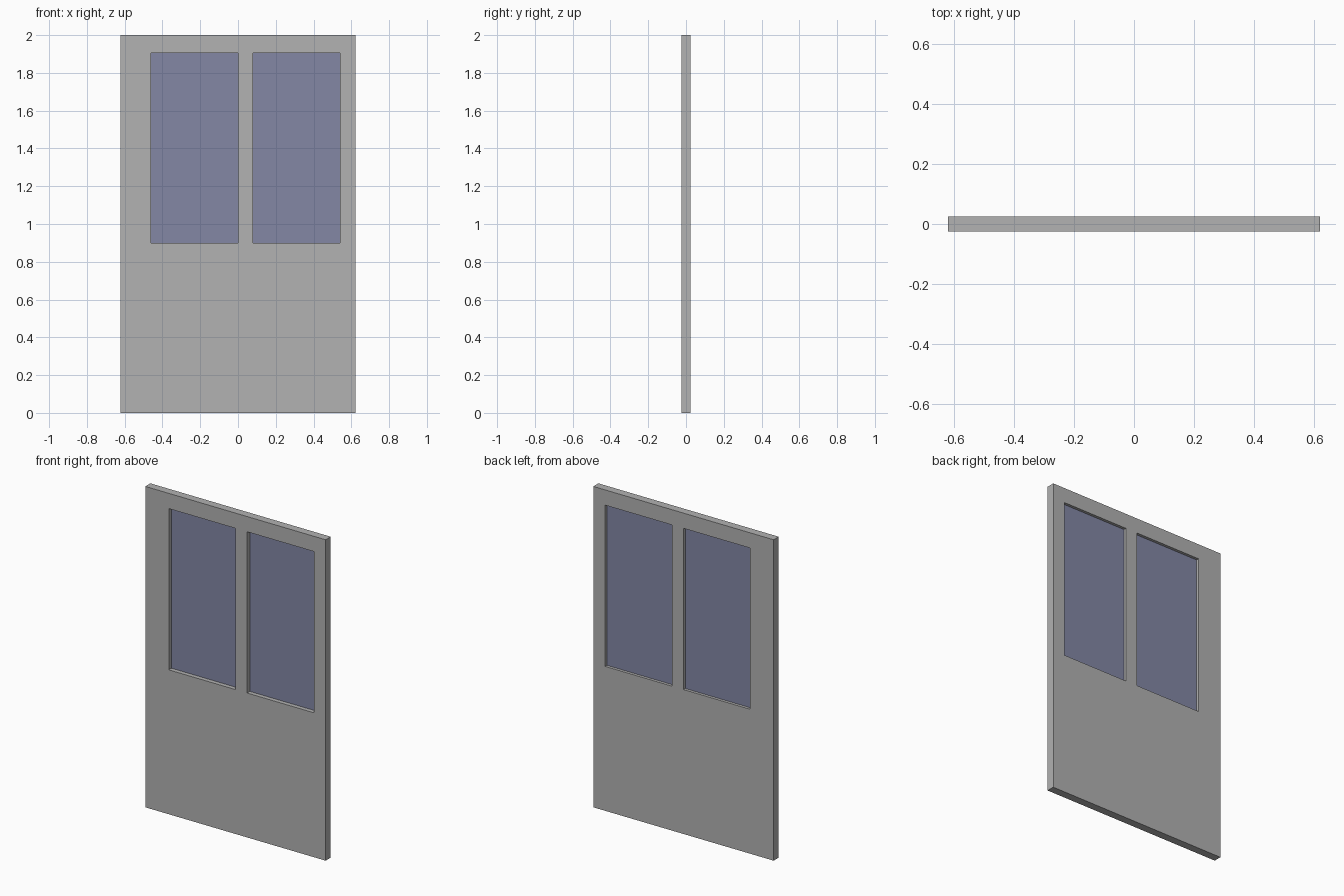
import bpy, bmesh

cube = bpy.data.objects.get("Cube")
if cube:
    bpy.data.objects.remove(cube, do_unlink=True)

HALF_DEPTH = 0.025
X_CUTS = [-0.622, -0.46, 0.0, 0.08, 0.54, 0.622]
Z_CUTS = [0.0, 0.90, 1.905, 2.0]
WINDOW_COLUMNS = (1, 3)      # columns of the grid left open
WINDOW_ROW = 1
GLASS_Y = (0.002, 0.007)     # set slightly behind the middle


def make_material(name, color):
    mat = bpy.data.materials.new(name)
    mat.use_nodes = True
    mat.diffuse_color = color
    mat.node_tree.nodes["Principled BSDF"].inputs["Base Color"].default_value = color
    return mat


def add_object(name, bm, mat):
    bmesh.ops.recalc_face_normals(bm, faces=bm.faces)
    mesh = bpy.data.meshes.new(name)
    bm.to_mesh(mesh)
    bm.free()
    mesh.materials.append(mat)
    obj = bpy.data.objects.new(name, mesh)
    bpy.context.collection.objects.link(obj)
    return obj


def slab(name, xs, zs, y_range, mat, is_open=lambda col, row: False):
    """Grid of cells in the xz plane, extruded in y, with open cells left out."""
    bm = bmesh.new()
    verts = [[bm.verts.new((x, y_range[0], z)) for z in zs] for x in xs]
    for i in range(len(xs) - 1):
        for j in range(len(zs) - 1):
            if not is_open(i, j):
                bm.faces.new((verts[i][j], verts[i + 1][j],
                              verts[i + 1][j + 1], verts[i][j + 1]))
    result = bmesh.ops.extrude_face_region(bm, geom=bm.faces[:], use_keep_orig=True)
    moved = [g for g in result["geom"] if isinstance(g, bmesh.types.BMVert)]
    bmesh.ops.translate(bm, verts=moved, vec=(0, y_range[1] - y_range[0], 0))
    return add_object(name, bm, mat)


grey = make_material("panel grey", (0.445, 0.445, 0.445, 1))
blue = make_material("glass blue", (0.227, 0.243, 0.376, 1))

# Door panel with two window openings
slab("door_panel", X_CUTS, Z_CUTS, (-HALF_DEPTH, HALF_DEPTH), grey,
     lambda col, row: row == WINDOW_ROW and col in WINDOW_COLUMNS)

# Glass panes recessed in the openings
for name, col in zip(("right_window_pane", "left_window_pane"), WINDOW_COLUMNS):
    slab(name, X_CUTS[col:col + 2], Z_CUTS[1:3], GLASS_Y, blue)
